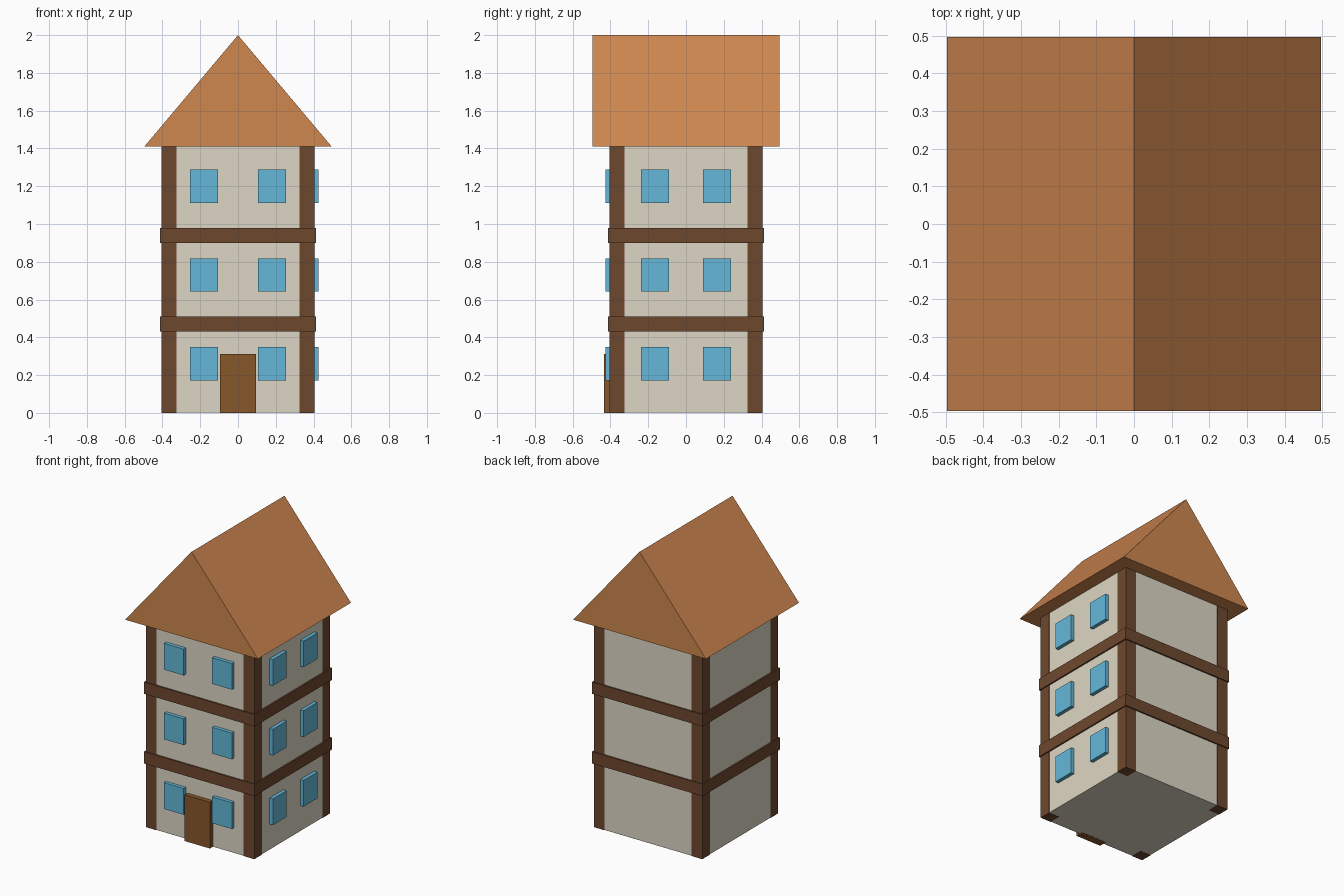
import bpy, bmesh

if "Cube" in bpy.data.objects:
    bpy.data.objects.remove(bpy.data.objects["Cube"])


def material(name, rgb):
    # colours are picked in sRGB, diffuse_color is linear
    lin = [c / 12.92 if c <= 0.04045 else ((c + 0.055) / 1.055) ** 2.4 for c in rgb]
    m = bpy.data.materials.new(name)
    m.diffuse_color = (*lin, 1)
    m.use_nodes = True
    m.node_tree.nodes["Principled BSDF"].inputs["Base Color"].default_value = m.diffuse_color
    return m


PLASTER = material("plaster", (0.87, 0.84, 0.77))
TIMBER = material("timber", (0.43, 0.28, 0.18))
TILE = material("roof_tile", (0.81, 0.53, 0.31))
GLASS = material("glass", (0.39, 0.72, 0.85))
DOOR = material("door_wood", (0.53, 0.34, 0.17))


def finish(name, bm, mat):
    bmesh.ops.recalc_face_normals(bm, faces=bm.faces)
    mesh = bpy.data.meshes.new(name)
    bm.to_mesh(mesh)
    bm.free()
    mesh.materials.append(mat)
    obj = bpy.data.objects.new(name, mesh)
    bpy.context.collection.objects.link(obj)
    return obj


def box(name, x, y, z, mat):
    """Box from (min, max) ranges on each axis."""
    bm = bmesh.new()
    bmesh.ops.create_cube(bm, size=1)
    for v in bm.verts:
        v.co = [r[0] if c < 0 else r[1] for c, r in zip(v.co, (x, y, z))]
    return finish(name, bm, mat)


def span(centre, size):
    return (centre - size / 2, centre + size / 2)


FLOOR = 0.47            # storey height
TOP = 3 * FLOOR         # eaves height
W = 0.403               # wall half width

# Walls
box("walls", (-W, W), (-W, W), (0.001, TOP), PLASTER)

# Corner posts
for sx, side in ((-1, "left"), (1, "right")):
    for sy, end in ((-1, "front"), (1, "back")):
        box(f"corner_post_{end}_{side}", span(sx * 0.365, 0.08),
            span(sy * 0.365, 0.08), (0, TOP), TIMBER)

# Beams between the storeys
for i in (1, 2):
    box(f"floor_beam_{i}", (-0.413, 0.413), (-0.413, 0.413),
        span(i * FLOOR, 0.08), TIMBER)

# Windows on the front and right walls
for i in range(3):
    z = span(0.26 + i * FLOOR, 0.177)
    for s in (-1, 1):
        box(f"front_window_{i}", span(s * 0.18, 0.147), (-0.427, -0.38), z, GLASS)
        box(f"right_window_{i}", (0.38, 0.427), span(s * 0.164, 0.147), z, GLASS)

# Door
box("door", (-0.094, 0.094), (-0.434, -0.38), (0, 0.312), DOOR)

# Gable roof: triangle profile extruded from front to back
R = 0.496
bm = bmesh.new()
profile = [bm.verts.new((x, -R, z)) for x, z in ((-R, TOP), (R, TOP), (0, 2.0))]
gable = bm.faces.new(profile)
ext = bmesh.ops.extrude_face_region(bm, geom=[gable], use_keep_orig=True)
bmesh.ops.translate(bm, vec=(0, 2 * R, 0),
                    verts=[g for g in ext["geom"] if isinstance(g, bmesh.types.BMVert)])
finish("roof", bm, TILE)
